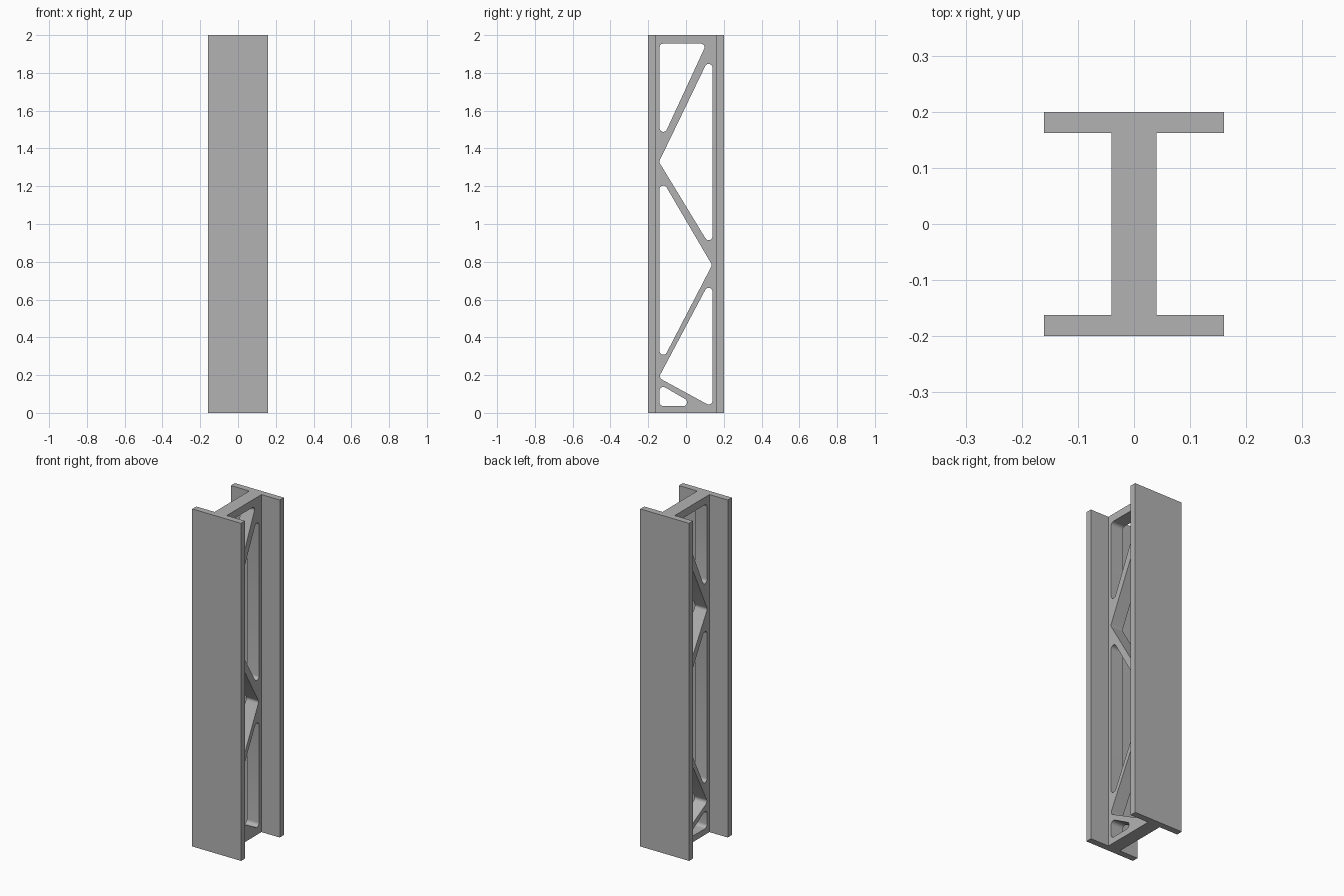
import bpy
import math
from mathutils import Matrix, Vector

cube = bpy.data.objects.get("Cube")
if cube:
    bpy.data.objects.remove(cube)

HEIGHT, HALF_DEPTH, HALF_WIDTH = 2.0, 0.2, 0.16
FLANGE, HALF_WEB, FILLET = 0.0375, 0.04, 0.02
INNER = HALF_DEPTH - FLANGE

steel = bpy.data.materials.new("steel_grey")
steel.use_nodes = True
steel.diffuse_color = (0.45, 0.45, 0.45, 1)
steel.node_tree.nodes["Principled BSDF"].inputs["Base Color"].default_value = (0.45, 0.45, 0.45, 1)


def rounded(corners, radius, steps=8):
    """Replace every corner of a polygon with a tangent arc."""
    points = []
    for i, corner in enumerate(corners):
        p = Vector(corner)
        a = (Vector(corners[i - 1]) - p).normalized()
        b = (Vector(corners[(i + 1) % len(corners)]) - p).normalized()
        half = a.angle(b) / 2
        centre = p + (a + b).normalized() * radius / math.sin(half)
        start = p + a * radius / math.tan(half) - centre
        end = p + b * radius / math.tan(half) - centre
        sweep = start.angle_signed(end)
        for k in range(steps + 1):
            points.append(centre + Matrix.Rotation(-sweep * k / steps, 2) @ start)
    return points


def add_outline(curve, points):
    spline = curve.splines.new("POLY")
    spline.points.add(len(points) - 1)
    for target, p in zip(spline.points, points):
        target.co = (p[0], p[1], 0, 1)
    spline.use_cyclic_u = True


# Truss web: outer rectangle with filleted openings, as (depth, height)
openings = [
    [(-0.14, 1.955), (0.109, 1.955), (-0.14, 1.417)],
    [(0.14, 1.915), (-0.143, 1.329), (0.14, 0.863)],
    [(-0.14, 1.257), (0.138, 0.783), (-0.14, 0.246)],
    [(0.14, 0.723), (-0.145, 0.186), (0.14, 0.031)],
    [(-0.14, 0.152), (0.06, 0.036), (-0.14, 0.036)],
]
curve = bpy.data.curves.new("web_profile", "CURVE")
curve.dimensions = "2D"
curve.fill_mode = "BOTH"
curve.extrude = HALF_WEB
add_outline(curve, [(-INNER, 0), (INNER, 0), (INNER, HEIGHT), (-INNER, HEIGHT)])
for opening in openings:
    add_outline(curve, rounded(opening, FILLET))

profile = bpy.data.objects.new("web_profile", curve)
bpy.context.collection.objects.link(profile)
bpy.context.view_layer.update()
evaluated = profile.evaluated_get(bpy.context.evaluated_depsgraph_get())
mesh = bpy.data.meshes.new_from_object(evaluated)
bpy.data.objects.remove(profile)

# Stand the profile up: its x becomes depth, its y becomes height
mesh.transform(Matrix(((0, 0, 1, 0), (1, 0, 0, 0), (0, 1, 0, 0), (0, 0, 0, 1))))
mesh.materials.clear()
mesh.materials.append(steel)
web = bpy.data.objects.new("truss_web", mesh)
bpy.context.collection.objects.link(web)
bpy.ops.object.select_all(action="DESELECT")
web.select_set(True)
bpy.context.view_layer.objects.active = web
bpy.ops.object.mode_set(mode="EDIT")
bpy.ops.mesh.select_all(action="SELECT")
bpy.ops.mesh.remove_doubles(threshold=0.0001)
bpy.ops.mesh.normals_make_consistent(inside=False)
bpy.ops.object.mode_set(mode="OBJECT")
bpy.ops.object.shade_smooth_by_angle(angle=math.radians(30))

# Flanges: flat plates at the front and back
for name, side in (("front_flange", -1), ("back_flange", 1)):
    bpy.ops.mesh.primitive_cube_add(size=1, location=(0, side * (HALF_DEPTH - FLANGE / 2), HEIGHT / 2))
    plate = bpy.context.object
    plate.name = name
    plate.scale = (2 * HALF_WIDTH, FLANGE, HEIGHT)
    bpy.ops.object.transform_apply(location=False, rotation=False, scale=True)
    plate.data.materials.append(steel)
